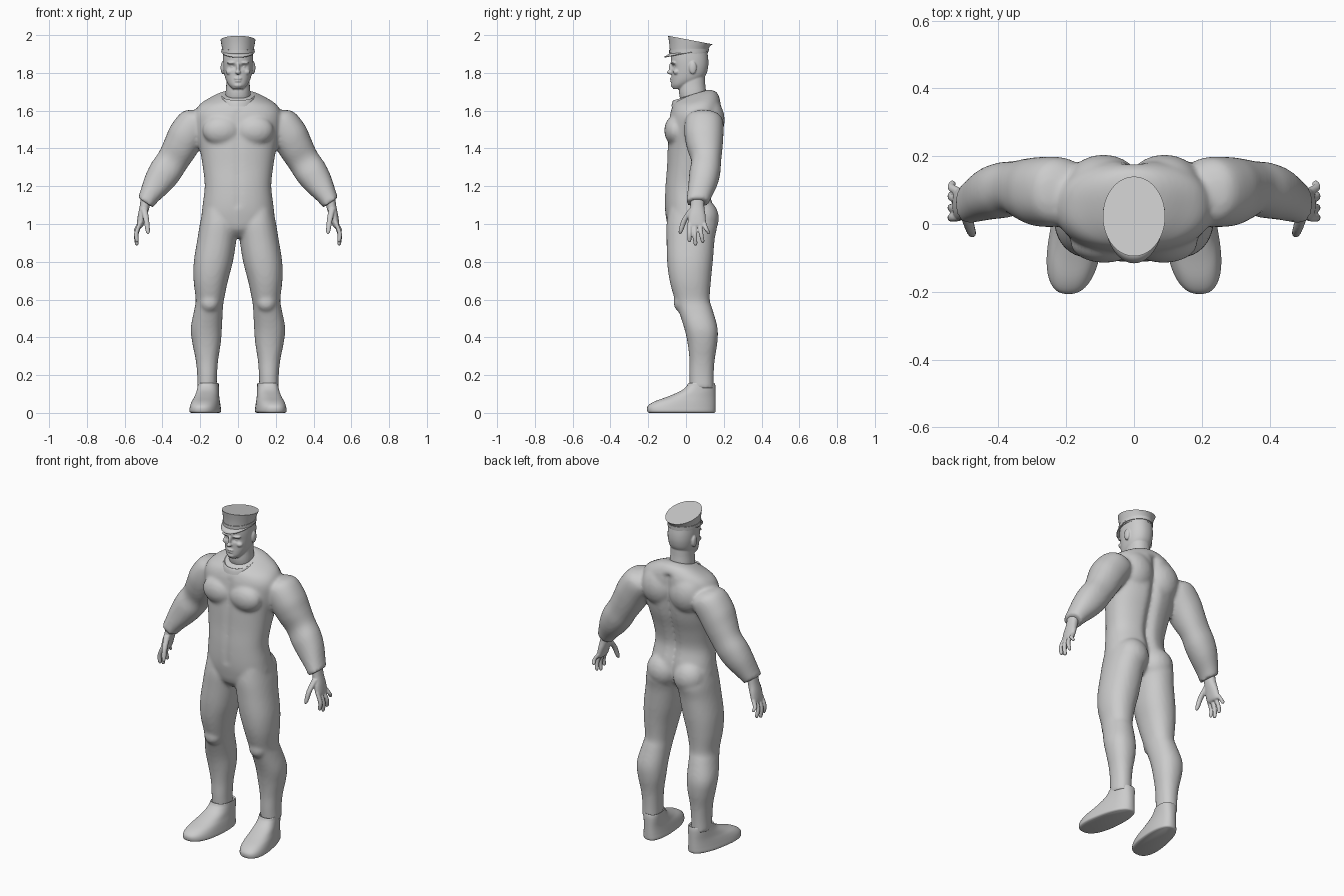
import bpy, bmesh, math
from mathutils import Matrix

grey = bpy.data.materials.new("plain grey")
grey.diffuse_color = (0.6, 0.6, 0.6, 1)


def smooth_rows(rows, sub):
    """Catmull-Rom interpolation between cross-section rows."""
    out = []
    for i in range(len(rows) - 1):
        p0, p1 = rows[max(i - 1, 0)], rows[i]
        p2, p3 = rows[i + 1], rows[min(i + 2, len(rows) - 1)]
        for k in range(sub):
            t = k / sub
            out.append([0.5 * (2 * b + (c - a) * t + (2 * a - 5 * b + 4 * c - d) * t * t
                               + (3 * b - a - 3 * c + d) * t ** 3)
                        for a, b, c, d in zip(p0, p1, p2, p3)])
    return out + [rows[-1]]


def box(z, x0, x1, y0, y1, slope=0):
    """Row from extents: centre x, y, z, half sizes and front-to-back slope."""
    return ((x0 + x1) / 2, (y0 + y1) / 2, z, (x1 - x0) / 2, (y1 - y0) / 2, slope)


def loft(bm, rows, side=1, tilt=0, power=2.2, n=36, sub=4):
    rings = []
    for cx, cy, cz, a, b, s in smooth_rows(rows, sub):
        ring = []
        for i in range(n):
            t = 2 * math.pi * i / n
            c, d = math.cos(t), math.sin(t)
            ox = a * math.copysign(abs(c) ** (2 / power), c)
            oy = b * math.copysign(abs(d) ** (2 / power), d)
            ring.append(bm.verts.new((side * (cx + ox * math.cos(tilt)), cy + oy,
                                      cz + ox * math.sin(tilt) + s * oy)))
        rings.append(ring)
    for r0, r1 in zip(rings, rings[1:]):
        for i in range(n):
            j = (i + 1) % n
            bm.faces.new((r0[i], r0[j], r1[j], r1[i]))
    bm.faces.new(rings[0])
    bm.faces.new(rings[-1])
    return [v for r in rings for v in r]


def blob(bm, c, r, sides=(1, -1)):
    for s in sides:
        bmesh.ops.create_uvsphere(bm, u_segments=24, v_segments=16, radius=1,
                                  matrix=Matrix.Translation((s * c[0], c[1], c[2]))
                                  @ Matrix.Diagonal((*r, 1)))


def finish(name, bm, voxel=0, iterations=4):
    bmesh.ops.recalc_face_normals(bm, faces=bm.faces)
    me = bpy.data.meshes.new(name)
    bm.to_mesh(me)
    bm.free()
    me.materials.append(grey)
    ob = bpy.data.objects.new(name, me)
    bpy.context.collection.objects.link(ob)
    bpy.ops.object.select_all(action='DESELECT')
    ob.select_set(True)
    bpy.context.view_layer.objects.active = ob
    if voxel:  # fuse the overlapping forms into one skin
        m = ob.modifiers.new("fuse", 'REMESH')
        m.mode, m.voxel_size, m.use_smooth_shade = 'VOXEL', voxel, True
        m = ob.modifiers.new("soften", 'SMOOTH')
        m.factor, m.iterations = 0.5, iterations
    else:
        bpy.ops.object.shade_smooth_by_angle(angle=math.radians(40))
    return ob


# Body suit: torso, arms and legs
bm = bmesh.new()
torso = loft(bm, [
    box(.93, -.06, .06, -.05, .08), box(.97, -.14, .14, -.09, .13),
    box(1.03, -.19, .19, -.105, .15), box(1.1, -.187, .187, -.112, .145),
    box(1.2, -.176, .176, -.11, .122), box(1.3, -.186, .186, -.102, .138),
    box(1.4, -.203, .203, -.098, .168), box(1.5, -.225, .225, -.092, .185),
    box(1.58, -.23, .23, -.085, .19), box(1.635, -.2, .2, -.072, .185, .1),
    box(1.672, -.13, .13, -.06, .16, .25), box(1.688, -.08, .08, -.04, .12, .3)],
    n=64, power=2.3)
for v in torso:  # spine groove and faint abdominal line
    x, y, z = v.co
    if y > .05 and z < 1.66:
        v.co.y -= .025 * math.exp(-(x / .025) ** 2)
    elif y < 0 and 1.1 < z < 1.6:
        v.co.y += .006 * math.exp(-(x / .015) ** 2)
blob(bm, (.088, -.055, 1.495), (.1, .06, .08))     # chest
blob(bm, (.09, .115, 1.55), (.11, .09, .12))       # upper back
blob(bm, (.088, .09, 1.03), (.095, .084, .1))      # seat
arm = [(.17, .09, 1.57, .06, .07, 0), (.215, .095, 1.545, .092, .1, 0),
       (.272, .095, 1.47, .098, .103, 0), (.31, .1, 1.4, .092, .093, 0),
       (.347, .107, 1.335, .085, .079, 0), (.387, .1, 1.275, .086, .082, 0),
       (.427, .09, 1.215, .076, .077, 0), (.468, .072, 1.152, .056, .066, 0),
       (.49, .06, 1.113, .047, .06, 0)]
leg = [box(1.08, .02, .185, -.09, .14), box(1.0, .0, .202, -.103, .165),
       box(.92, .008, .215, -.103, .152), box(.8, .027, .234, -.1, .142),
       box(.7, .053, .235, -.087, .132), box(.6, .074, .224, -.06, .126),
       box(.55, .08, .231, -.043, .14), box(.45, .085, .25, -.01, .167),
       box(.37, .091, .242, .008, .166), box(.28, .105, .224, .018, .152),
       box(.2, .111, .216, .018, .147), box(.13, .112, .216, .02, .147)]
for s in (1, -1):
    loft(bm, arm, s, tilt=.585)
    loft(bm, leg, s)
blob(bm, (.15, -.028, .585), (.05, .038, .05))     # knees
finish("body_suit", bm, .01, 6)

# Collar around the neck, lower at the front
bm = bmesh.new()
loft(bm, [box(1.652, -.098, .098, -.078, .138, .28), box(1.672, -.094, .094, -.073, .133, .28),
          box(1.682, -.088, .088, -.066, .126, .28), box(1.674, -.08, .08, -.058, .118, .28)])
finish("collar", bm)

# Head and neck
bm = bmesh.new()
loft(bm, [box(1.6, -.06, .06, -.01, .1), box(1.68, -.066, .066, -.035, .107),
          box(1.74, -.062, .062, -.035, .102), box(1.79, -.06, .06, -.03, .1)])
skull = loft(bm, [box(1.715, -.028, .028, -.068, -.01), box(1.735, -.048, .048, -.076, .03),
                  box(1.76, -.063, .063, -.077, .08), box(1.79, -.072, .072, -.076, .106),
                  box(1.83, -.078, .078, -.077, .117), box(1.87, -.08, .08, -.08, .118),
                  box(1.915, -.078, .078, -.078, .112)], n=72, sub=6)
for v in skull:  # eye sockets
    if v.co.y < 0:
        d2 = ((abs(v.co.x) - .031) / .019) ** 2 + ((v.co.z - 1.832) / .011) ** 2
        v.co.y += .014 * math.exp(-d2)
blob(bm, (0, -.084, 1.803), (.014, .017, .011), (1,))   # nose tip
blob(bm, (0, -.075, 1.826), (.01, .017, .03), (1,))     # nose bridge
blob(bm, (.03, -.062, 1.854), (.03, .019, .009))        # brow
blob(bm, (.03, -.052, 1.832), (.012, .013, .009))       # eyes
blob(bm, (.043, -.05, 1.805), (.022, .018, .016))       # cheekbones
blob(bm, (0, -.073, 1.77), (.022, .013, .006), (1,))    # upper lip
blob(bm, (0, -.071, 1.756), (.019, .013, .006), (1,))   # lower lip
blob(bm, (0, -.064, 1.735), (.025, .017, .015), (1,))   # chin
blob(bm, (.081, .036, 1.827), (.011, .02, .034))        # ears
finish("head", bm, .004, 3)

# Hands
palm = [(.485, .06, 1.15, .028, .036, 0), (.495, .06, 1.09, .026, .037, 0),
        (.508, .058, 1.04, .023, .046, 0), (.519, .058, .995, .018, .047, 0),
        (.523, .058, .982, .011, .041, 0)]
fingers = [(.02, .018, .905), (.045, .05, .888), (.071, .088, .902), (.095, .119, .947)]
for s, label in ((1, "left"), (-1, "right")):
    bm = bmesh.new()
    loft(bm, palm, s, tilt=.3)
    for y0, y1, z in fingers:
        zm = (1 + z) / 2
        loft(bm, [(.516, y0, 1.01, .012, .012, 0), (.538, (y0 + y1) / 2, zm, .012, .012, 0),
                  (.536, y1, z + .008, .01, .01, 0), (.535, y1, z - .002, .005, .005, 0)],
             s, n=12)
    loft(bm, [(.497, .035, 1.08, .018, .02, 0), (.485, -.008, 1.02, .015, .016, 0),
              (.478, -.027, .965, .012, .012, 0), (.476, -.032, .948, .006, .006, 0)], s, n=12)
    finish(label + "_hand", bm, .004, 4)

# Shoes: plan outlines stacked up to the ankle, toes turned slightly out
shoe = [box(0, .1, .234, -.195, .15), box(.008, .089, .245, -.205, .156),
        box(.035, .092, .242, -.203, .157), box(.06, .097, .237, -.168, .157),
        box(.085, .103, .231, -.1, .157), box(.115, .107, .227, -.03, .157),
        box(.14, .109, .225, .002, .156), box(.157, .111, .223, .012, .152),
        box(.15, .118, .216, .02, .145)]
for s, label in ((1, "left"), (-1, "right")):
    bm = bmesh.new()
    for v in loft(bm, shoe, s, power=2.4, n=48):
        x, y = abs(v.co.x) - .167, v.co.y
        v.co.x = s * (.167 + x * (1 - .6 * (y + .02)) - .13 * y)
    finish(label + "_shoe", bm)

# Cap crown, flaring to a sloped flat top
bm = bmesh.new()
loft(bm, [box(1.9, -.083, .083, -.085, .115, .03), box(1.925, -.084, .084, -.086, .118, .01),
          box(1.95, -.088, .088, -.089, .128, -.08), box(1.974, -.092, .092, -.095, .14, -.19)],
     n=56, power=2)
finish("cap_crown", bm)

# Cap band
bm = bmesh.new()
loft(bm, [box(1.907, -.087, .087, -.089, .12, .03), box(1.925, -.087, .087, -.089, .121, .03)],
     n=56, power=2, sub=1)
finish("cap_band", bm)

# Cap visor: crescent sloping down to the front
bm = bmesh.new()
rows = []
for i in range(33):
    t = math.pi * i / 32
    c, d = math.cos(t), math.sin(t)
    rows.append([bm.verts.new((c * (.082 + .007 * k), .03 - d * (.11 + .036 * k),
                               1.914 - d * (.008 + .021 * k))) for k in (0, .5, 1)])
for p, q in zip(rows, rows[1:]):
    for k in (0, 1):
        bm.faces.new((p[k], p[k + 1], q[k + 1], q[k]))
visor = finish("cap_visor", bm)
visor.modifiers.new("thickness", 'SOLIDIFY').thickness = .005
